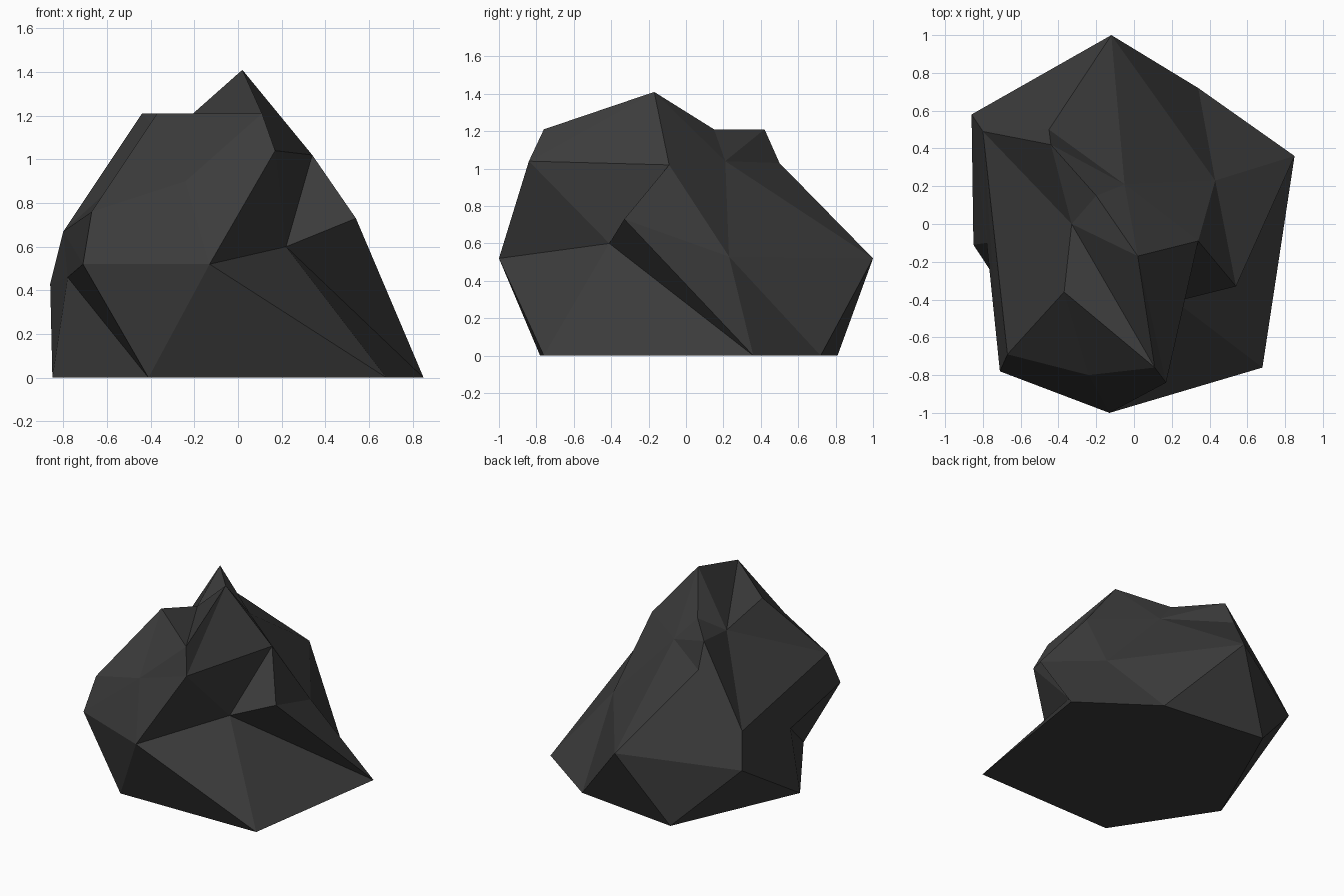
import bpy
import bmesh

# Remove the default cube
default_cube = bpy.data.objects.get("Cube")
if default_cube:
    bpy.data.objects.remove(default_cube, do_unlink=True)

# Corner points of the boulder, from the ground up
CORNERS = {
    # ground outline
    "ground_left": (.85, .36, 0), "ground_back_left": (.34, .72, 0),
    "ground_back": (-.44, .81, 0), "ground_right": (-.85, -.11, 0),
    "ground_front": (-.41, -.78, 0), "ground_front_left": (.68, -.76, 0),
    # bulging middle
    "nose": (-.13, -1, .52), "notch": (.22, -.41, .6),
    "shoulder": (.54, -.33, .73), "flank": (.43, .23, .53),
    "tail": (-.12, 1, .52), "hip": (-.86, .58, .43),
    "hip_top": (-.8, .49, .67), "waist": (-.78, -.1, .46),
    "cheek": (-.71, -.78, .52), "cheek_top": (-.67, -.69, .76),
    # upper slopes
    "brow": (-.24, -.8, .9), "ledge": (.17, -.84, 1.04),
    "spur": (.34, -.09, 1.02), "saddle": (-.05, .21, 1.04),
    "back_step": (-.45, .5, 1.03),
    # crown
    "lip": (.11, -.76, 1.21), "crest": (-.37, -.36, 1.21),
    "dip": (-.33, 0, 1.1), "ridge": (-.2, .15, 1.21),
    "ridge_end": (-.44, .42, 1.21), "peak": (.02, -.17, 1.41),
}

# Facets fan out from a hub corner across a rim of neighbours
FANS = [
    ("peak", "lip ledge spur saddle ridge dip lip"),
    ("dip", "ridge ridge_end hip_top cheek_top crest lip"),
    ("brow", "cheek_top crest lip ledge nose cheek cheek_top"),
    ("saddle", "spur flank tail back_step ridge_end ridge"),
    ("shoulder", "notch spur flank ground_left notch"),
    ("notch", "ground_left ground_front_left nose ledge spur"),
    ("ground_front", "ground_front_left nose cheek waist ground_right"),
    ("ground_back_left", "ground_left flank tail ground_back"),
    ("hip", "ground_back tail back_step hip_top waist ground_right ground_back"),
    ("hip_top", "waist cheek cheek_top"),
    ("back_step", "ridge_end hip_top"),
]


def flat_material(name, color):
    mat = bpy.data.materials.new(name)
    mat.use_nodes = True
    mat.diffuse_color = color
    bsdf = next(n for n in mat.node_tree.nodes if n.type == "BSDF_PRINCIPLED")
    bsdf.inputs["Base Color"].default_value = color
    bsdf.inputs["Roughness"].default_value = .9
    return mat


def add_fan(bm, verts, hub, rim):
    names = rim.split()
    for first, second in zip(names, names[1:]):
        bm.faces.new((verts[hub], verts[first], verts[second]))


# Boulder: faceted shell closed by a flat underside
bm = bmesh.new()
verts = {name: bm.verts.new(co) for name, co in CORNERS.items()}
for hub, rim in FANS:
    add_fan(bm, verts, hub, rim)
bm.faces.new([v for name, v in verts.items() if name.startswith("ground")])
bmesh.ops.recalc_face_normals(bm, faces=bm.faces[:])

mesh = bpy.data.meshes.new("boulder")
bm.to_mesh(mesh)
bm.free()
mesh.materials.append(flat_material("dark_stone", (.045, .045, .045, 1)))
boulder = bpy.data.objects.new("boulder", mesh)
bpy.context.collection.objects.link(boulder)
